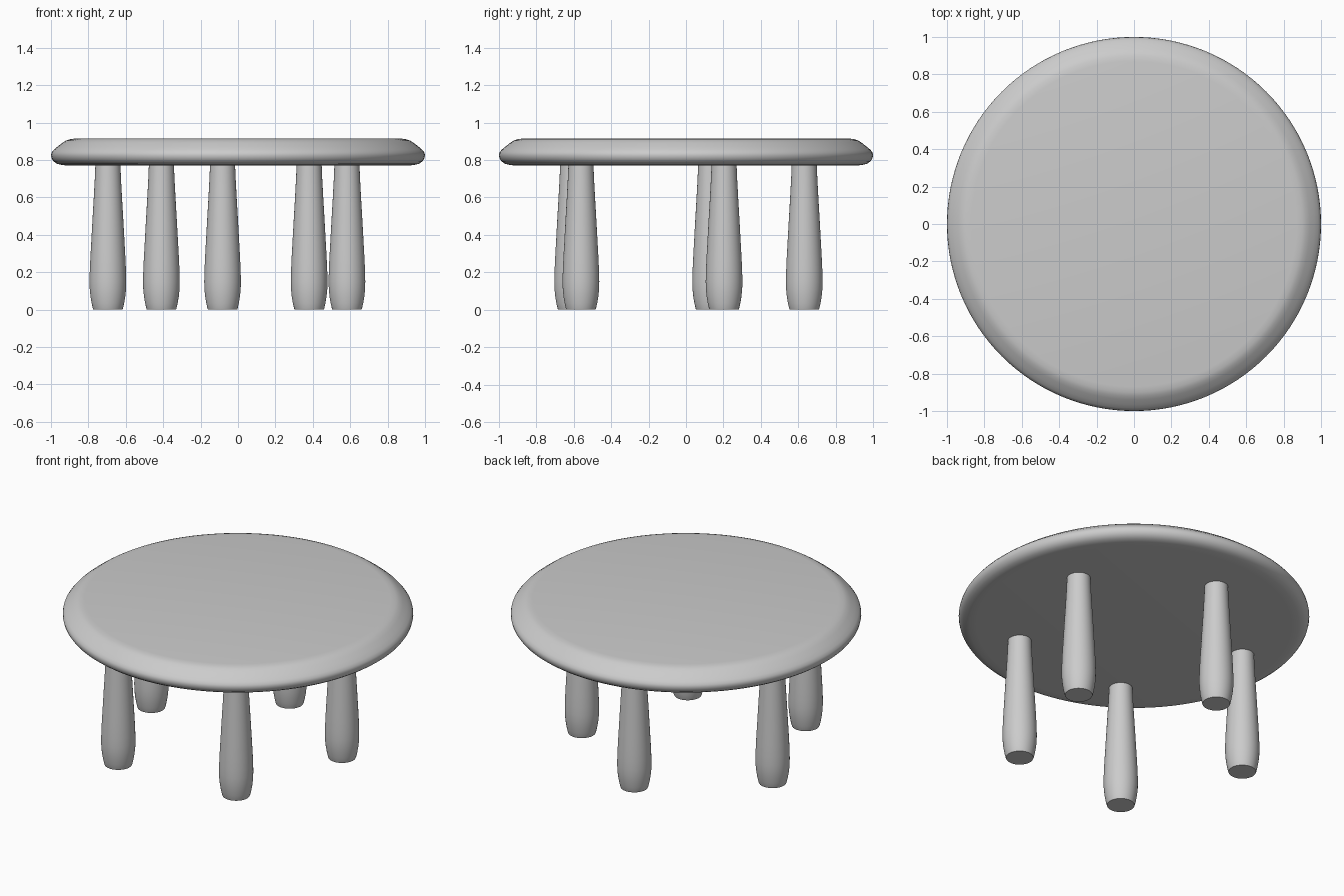
import bpy
import bmesh
from math import pi, cos, sin, radians

if "Cube" in bpy.data.objects:
    bpy.data.objects.remove(bpy.data.objects["Cube"])


def lathe(name, profile, segments, location=(0, 0, 0)):
    """Spin an (r, z) profile, listed bottom to top, into a closed solid."""
    bm = bmesh.new()
    rings = [[bm.verts.new((r * cos(2 * pi * i / segments),
                            r * sin(2 * pi * i / segments), z))
              for i in range(segments)] for r, z in profile]
    for low, high in zip(rings, rings[1:]):
        for i in range(segments):
            j = (i + 1) % segments
            bm.faces.new((low[i], low[j], high[j], high[i]))
    bm.faces.new(rings[0][::-1])
    bm.faces.new(rings[-1])
    mesh = bpy.data.meshes.new(name)
    bm.to_mesh(mesh)
    bm.free()
    obj = bpy.data.objects.new(name, mesh)
    obj.location = location
    bpy.context.collection.objects.link(obj)
    bpy.ops.object.select_all(action='DESELECT')
    obj.select_set(True)
    bpy.context.view_layer.objects.active = obj
    bpy.ops.object.shade_smooth_by_angle(angle=radians(40))
    return obj


# Round top: rounded lower rim, sloped upper rim, flat surface
lathe("table_top", [(0.90, 0.770), (0.94, 0.773), (0.968, 0.780), (0.986, 0.793),
                    (0.996, 0.808), (1.0, 0.825), (0.997, 0.840), (0.985, 0.855),
                    (0.965, 0.872), (0.940, 0.891), (0.920, 0.904), (0.900, 0.911),
                    (0.870, 0.915)], 128)

# Legs: bulging near the foot, tapering upward, on a slightly offset pentagon
leg_profile = [(0.078, 0.0), (0.081, 0.008), (0.087, 0.035), (0.093, 0.07),
               (0.097, 0.11), (0.098, 0.15), (0.097, 0.20), (0.094, 0.27),
               (0.089, 0.36), (0.083, 0.47), (0.076, 0.59), (0.070, 0.70),
               (0.067, 0.775)]
centre_x, centre_y, ring = -0.045, -0.04, 0.673
for k in range(5):
    a = radians(93.2 + 72 * k)
    lathe(f"leg_{k + 1}", leg_profile, 48,
          (centre_x + ring * cos(a), centre_y + ring * sin(a), 0))
